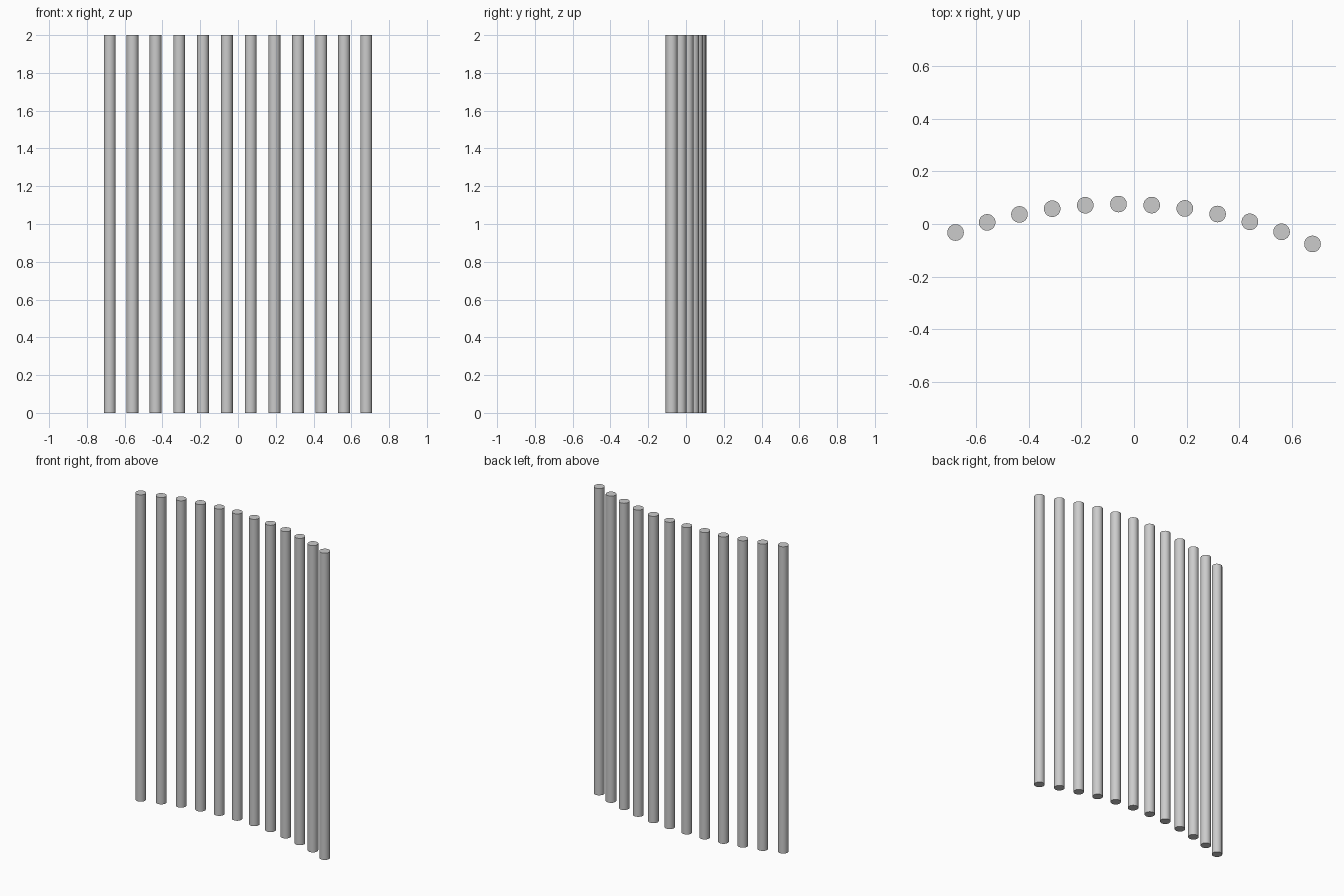
import bpy
from math import sin, cos, radians

cube = bpy.data.objects.get("Cube")
if cube:
    bpy.data.objects.remove(cube, do_unlink=True)

# Plain grey for every post
grey = bpy.data.materials.new("light_grey")
colour = (0.6, 0.6, 0.6, 1)
grey.diffuse_color = colour
grey.use_nodes = True
grey.node_tree.nodes["Principled BSDF"].inputs["Base Color"].default_value = colour

# Upright round posts, evenly spaced along a shallow arc
COUNT, POST_RADIUS, HEIGHT = 12, 0.0315, 2.0
ARC_RADIUS, APEX_X, APEX_Y = 1.85, -0.055, 0.076
START, END = -0.344, 0.408

for i in range(COUNT):
    angle = START + (END - START) * i / (COUNT - 1)
    x = APEX_X + ARC_RADIUS * sin(angle)
    y = APEX_Y - ARC_RADIUS * (1 - cos(angle))
    bpy.ops.mesh.primitive_cylinder_add(
        vertices=32, radius=POST_RADIUS, depth=HEIGHT,
        location=(x, y, HEIGHT / 2), rotation=(0, 0, -angle))
    post = bpy.context.object
    post.name = f"post_{i + 1}"
    post.data.materials.append(grey)
    bpy.ops.object.shade_smooth_by_angle(angle=radians(40))
